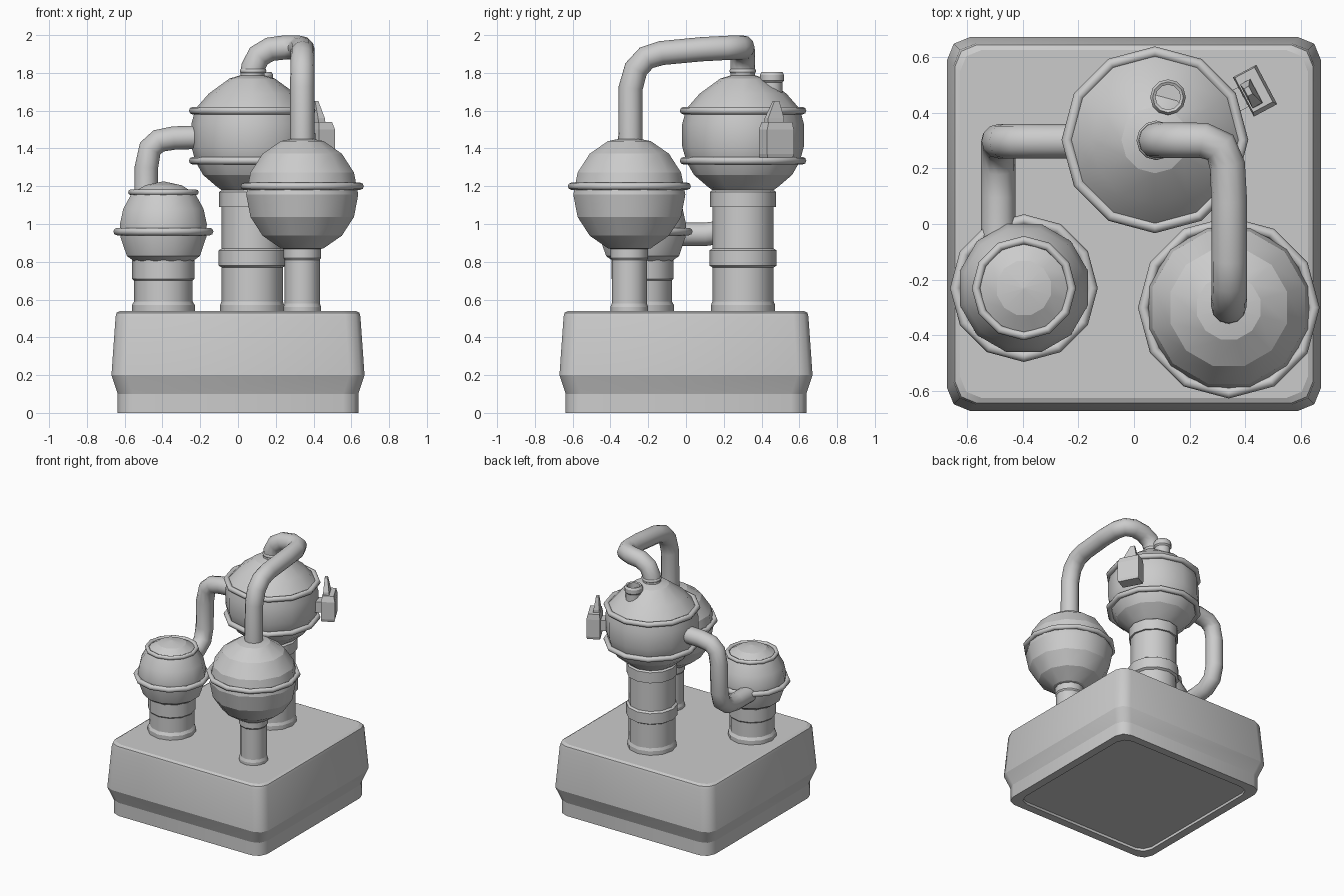
import bpy, bmesh, math
from mathutils import Vector, Matrix

cube = bpy.data.objects.get("Cube")
if cube:
    bpy.data.objects.remove(cube, do_unlink=True)

grey = bpy.data.materials.new("plain_grey")
grey.use_nodes = True
colour = (0.6, 0.6, 0.6, 1)
grey.diffuse_color = colour
grey.node_tree.nodes["Principled BSDF"].inputs["Base Color"].default_value = colour

SIDES = 12


def add(name, mesh, place=Matrix()):
    ob = bpy.data.objects.new(name, mesh)
    ob.matrix_world = place
    mesh.materials.clear()
    mesh.materials.append(grey)
    bpy.context.collection.objects.link(ob)
    return ob


def loft(name, loops, place=Matrix(), smooth=True, sharp=18):
    """Skin a stack of equal outlines, capped at both ends."""
    bm = bmesh.new()
    rings = [[bm.verts.new(p) for p in loop] for loop in loops]
    n = len(rings[0])
    for a, b in zip(rings, rings[1:]):
        for i in range(n):
            j = (i + 1) % n
            bm.faces.new((a[i], a[j], b[j], b[i]))
    bm.faces.new(rings[0][::-1])
    bm.faces.new(rings[-1])
    bmesh.ops.recalc_face_normals(bm, faces=bm.faces)
    for f in bm.faces:
        f.smooth = smooth
    # keep the horizontal bands crisp, the turned direction smooth
    for e in bm.edges:
        level = abs(e.verts[0].co.z - e.verts[1].co.z) < 1e-4
        if level and e.calc_face_angle(0) > math.radians(sharp):
            e.smooth = False
    mesh = bpy.data.meshes.new(name)
    bm.to_mesh(mesh)
    bm.free()
    return add(name, mesh, place)


def lathe(name, centre, profile, turn=0):
    loops = []
    for r, z in profile:
        loops.append([(r * math.cos(a), r * math.sin(a), z) for a in
                      (turn + math.tau * i / SIDES for i in range(SIDES))])
    return loft(name, loops, Matrix.Translation((*centre, 0)))


def band(name, centre, radius, z, thick, turn=0):
    """Rounded hoop around a vessel."""
    bpy.ops.mesh.primitive_torus_add(
        major_segments=SIDES, minor_segments=8, major_radius=radius,
        minor_radius=thick, location=(*centre, z), rotation=(0, 0, turn))
    ob = bpy.context.object
    ob.name = name
    ob.data.materials.append(grey)
    bpy.ops.object.shade_smooth()


def pipe(name, points, radius):
    curve = bpy.data.curves.new(name, "CURVE")
    curve.dimensions = "3D"
    curve.bevel_depth = radius
    curve.bevel_resolution = 4
    curve.use_fill_caps = True
    spline = curve.splines.new("POLY")
    spline.points.add(len(points) - 1)
    for p, co in zip(spline.points, points):
        p.co = (*co, 1)
    temp = bpy.data.objects.new(name + "_path", curve)
    bpy.context.collection.objects.link(temp)
    bpy.context.view_layer.update()
    mesh = bpy.data.meshes.new_from_object(
        temp.evaluated_get(bpy.context.evaluated_depsgraph_get()))
    bpy.data.objects.remove(temp, do_unlink=True)
    mesh.shade_smooth()
    mesh.set_sharp_from_angle(angle=math.radians(50))
    add(name, mesh)


def rounded_square(half, z, corner=0.08):
    pts = []
    for k in range(4):
        for a in (0, 45, 90):
            t = math.radians(a)
            p = Vector((half - corner + corner * math.cos(t),
                        half - corner + corner * math.sin(t), z))
            pts.append(Matrix.Rotation(k * math.pi / 2, 3, "Z") @ p)
    return pts


# Plinth with a shallow recess underneath
loft("plinth", [rounded_square(h, z) for h, z in (
    (.575, .02), (.575, 0), (.637, 0), (.637, .1), (.67, .2),
    (.648, .51), (.643, .53), (.625, .54))])

TANK, GLOBE, POT = (.075, .302), (.34, -.30), (-.395, -.23)
HALF = math.pi / SIDES
FLOOR = .53

# Rear tank on a banded column
lathe("tank_column", TANK, [
    (.17, FLOOR), (.17, .57), (.162, .59), (.162, .77), (.178, .78), (.178, .86),
    (.162, .87), (.162, 1.09), (.175, 1.09), (.175, 1.17), (.16, 1.18), (.16, 1.22)])
lathe("tank", TANK, [
    (.15, 1.17), (.19, 1.2), (.26, 1.26), (.3, 1.33), (.322, 1.41), (.322, 1.53),
    (.3, 1.61), (.23, 1.69), (.12, 1.77), (.02, 1.8)])
for name, z in (("lower", 1.335), ("upper", 1.6)):
    band("tank_" + name + "_band", TANK, .315, z, .02)

# Front globe on a slim column
lathe("globe_column", GLOBE, [
    (.1, FLOOR), (.1, .56), (.093, .58), (.093, .81), (.1, .82), (.1, .88)])
R = .307
lathe("globe", GLOBE, [
    (max(R * math.sin(a), .002), 1.155 - R * math.cos(a)) for a in
    (math.pi * i / 8 for i in range(9))], HALF)
band("globe_band", GLOBE, .307, 1.2, .019)

# Small pot with a domed lid
lathe("pot_column", POT, [
    (.167, FLOOR), (.167, .57), (.155, .59), (.155, .7), (.165, .71), (.165, .82)])
lathe("pot", POT, [
    (.14, .79), (.2, .83), (.235, .93), (.238, 1.0), (.22, 1.08), (.175, 1.16),
    (.1, 1.205), (.005, 1.225)], HALF)
band("pot_band", POT, .245, .96, .02)
band("pot_lid_band", POT, .172, 1.168, .015)

# Open filler neck on the tank
lathe("filler_neck", (.122, .455), [
    (.045, 1.74), (.045, 1.8), (.055, 1.805), (.064, 1.79), (.064, 1.76),
    (.055, 1.75), (.055, 1.65)])

# Pipe collar and the two connecting pipes
band("pipe_collar", (.08, .30), .058, 1.81, .013)
pipe("overhead_pipe", [
    (.075, .3, 1.76), (.08, .3, 1.83), (.11, .3, 1.89), (.17, .3, 1.925),
    (.25, .3, 1.935), (.31, .275, 1.935), (.335, .21, 1.932), (.342, .08, 1.925),
    (.342, -.13, 1.905), (.342, -.21, 1.88), (.341, -.265, 1.82),
    (.34, -.293, 1.72), (.34, -.295, 1.43)], .064)
pipe("side_pipe", [
    (-.19, .297, 1.46), (-.34, .297, 1.455), (-.42, .297, 1.44), (-.465, .297, 1.4),
    (-.485, .297, 1.3), (-.487, .295, 1.1), (-.487, .27, 1.01), (-.487, .2, .96),
    (-.487, .1, .945), (-.487, -.06, .945)], .062)


# Control box with an upright pointed handle, turned to face out of the tank
def rect(x0, x1, y0, y1, z):
    return [(x0, y0, z), (x1, y0, z), (x1, y1, z), (x0, y1, z)]


mount = Matrix.Translation((.432, .477, 0)) @ Matrix.Rotation(math.radians(28), 4, "Z")
loft("control_box", [
    rect(-.045, .045, -.075, .075, 1.35), rect(-.045, .05, -.08, .08, 1.37),
    rect(-.045, .05, -.08, .08, 1.5), rect(-.04, .04, -.065, .075, 1.54)],
    mount, smooth=False)
loft("control_handle", [
    rect(-.035, .01, -.055, .045, 1.5), rect(-.035, .005, -.05, .045, 1.56),
    rect(-.03, -.01, -.005, .025, 1.65)], mount, smooth=False)
loft("control_bracket", [
    rect(-.1, -.03, -.04, .04, 1.4), rect(-.1, -.03, -.04, .04, 1.48)],
    mount, smooth=False)
